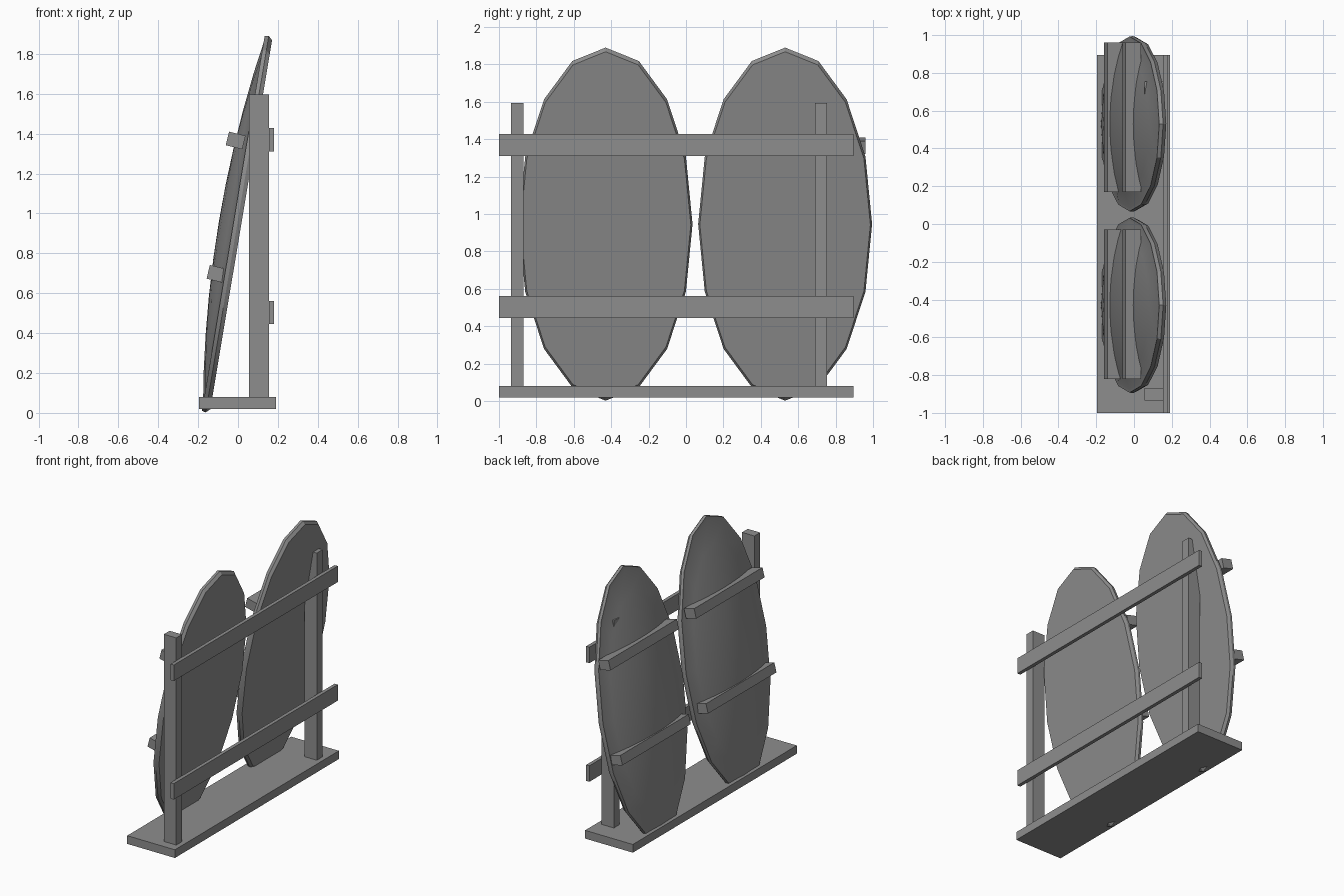
import bpy, bmesh
from math import sin, cos, pi, radians

cube = bpy.data.objects.get("Cube")
if cube:
    bpy.data.objects.remove(cube, do_unlink=True)

grey = bpy.data.materials.new("plain_grey")
grey.use_nodes = True
grey.diffuse_color = (0.27, 0.27, 0.27, 1)
grey.node_tree.nodes["Principled BSDF"].inputs["Base Color"].default_value = (0.27, 0.27, 0.27, 1)


def finish(name, bm):
    bmesh.ops.recalc_face_normals(bm, faces=bm.faces)
    mesh = bpy.data.meshes.new(name)
    bm.to_mesh(mesh)
    bm.free()
    mesh.materials.append(grey)
    obj = bpy.data.objects.new(name, mesh)
    bpy.context.collection.objects.link(obj)
    return obj


def box(name, centre, size, tilt=0):
    bm = bmesh.new()
    bmesh.ops.create_cube(bm, size=1)
    bmesh.ops.scale(bm, vec=size, verts=bm.verts)
    obj = finish(name, bm)
    obj.location = centre
    obj.rotation_euler.y = radians(tilt)
    return obj


def shield(name, y):
    """Oval board: flat back, bevelled rim and a shallow dome."""
    sides, half_w, half_h = 16, 0.465, 0.957
    profile = [(0.98, 0), (1, 0.02), (0.995, 0.04), (0.96, 0.04)]
    profile += [(r, 0.035 + 0.078 * (1 - r * r)) for r in (0.8, 0.6, 0.4, 0.2)]
    bm = bmesh.new()
    rings = []
    for r, h in profile:
        rings.append([bm.verts.new((-h, r * half_w * sin(2 * pi * i / sides),
                                    r * half_h * cos(2 * pi * i / sides)))
                      for i in range(sides)])
    bm.faces.new(rings[0])
    apex = bm.verts.new((-0.113, 0, 0))
    for i in range(sides):
        j = (i + 1) % sides
        for a, b in zip(rings, rings[1:]):
            bm.faces.new((a[i], a[j], b[j], b[i]))
        bm.faces.new((rings[-1][i], rings[-1][j], apex))
    obj = finish(name, bm)
    obj.location = (0.016, y, 0.943)
    obj.rotation_euler.y = radians(9.5)
    bpy.ops.object.select_all(action='DESELECT')
    obj.select_set(True)
    bpy.context.view_layer.objects.active = obj
    bpy.ops.object.shade_smooth_by_angle(angle=radians(20))


# Rack: base plank, two posts and two long rails
box("base", (-0.003, -0.053, 0.05), (0.386, 1.895, 0.06))
for side, y in (("right", -0.902), ("left", 0.722)):
    box(f"post_{side}", (0.105, y, 0.835), (0.1, 0.066, 1.52))
for level, z in (("lower", 0.503), ("upper", 1.37)):
    box(f"rail_{level}", (0.168, -0.053, z), (0.026, 1.895, 0.117))

# Leaning shields with two cross bars each
for side, y, bar_y in (("right", -0.43, -0.425), ("left", 0.53, 0.565)):
    shield(f"shield_{side}", y)
    for level, x, z in (("lower", -0.108, 0.697), ("upper", -0.012, 1.366)):
        box(f"bar_{side}_{level}", (x, bar_y, z), (0.085, 0.79, 0.07), 14)
